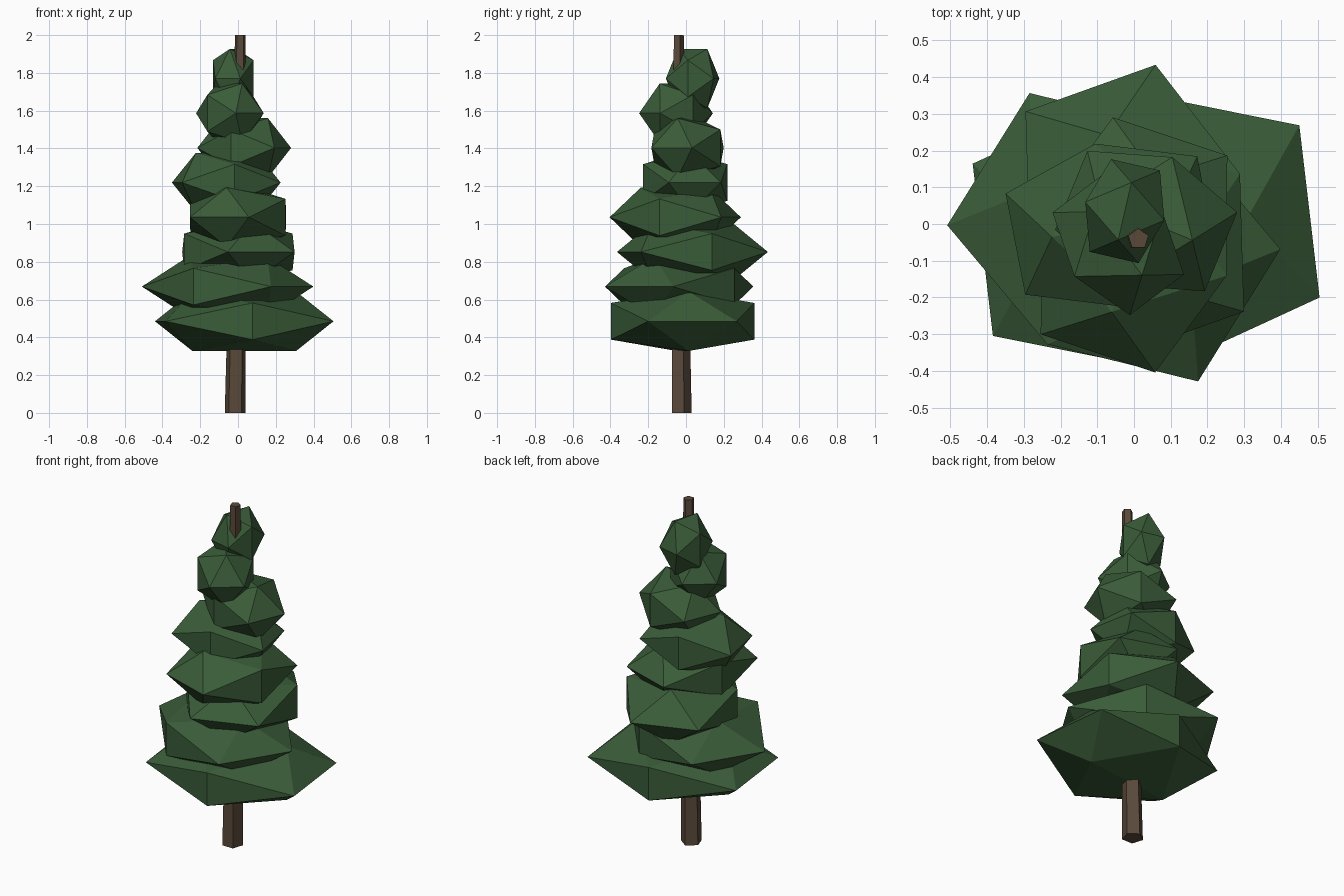
import bpy, bmesh, math

cube = bpy.data.objects.get("Cube")
if cube:
    bpy.data.objects.remove(cube, do_unlink=True)


def make_material(name, rgb):
    mat = bpy.data.materials.new(name)
    mat.use_nodes = True
    color = (*rgb, 1.0)
    mat.diffuse_color = color
    mat.node_tree.nodes["Principled BSDF"].inputs["Base Color"].default_value = color
    return mat


def finish_mesh(bm, name, mat):
    bmesh.ops.recalc_face_normals(bm, faces=bm.faces)
    mesh = bpy.data.meshes.new(name)
    bm.to_mesh(mesh)
    bm.free()
    mesh.materials.append(mat)
    return mesh


def add_object(name, mesh):
    obj = bpy.data.objects.new(name, mesh)
    bpy.context.collection.objects.link(obj)
    return obj


green = make_material("needle_green", (0.042, 0.107, 0.040))
brown = make_material("bark_brown", (0.102, 0.067, 0.042))

# Foliage clump: an icosahedron resting on an edge, unit extent on every axis
SHORT = 2 / (1 + math.sqrt(5))
bm = bmesh.new()
for a in (-1, 1):
    for b in (-SHORT, SHORT):
        for co in ((a, b, 0), (0, a, b), (b, 0, a)):
            bm.verts.new(co)
bmesh.ops.convex_hull(bm, input=bm.verts[:])
clump = finish_mesh(bm, "foliage_clump", green)

# Foliage layers from bottom to top: x offset, y offset, turn in degrees
layers = [
    (0.033, -0.018, 6.7),
    (-0.055, -0.036, -31.9),
    (0.002, 0.034, 109.7),
    (0.0, -0.057, 71.6),
    (-0.062, -0.004, 11),
    (0.033, 0.008, -22.3),
    (-0.043, -0.053, 127),
    (-0.025, 0.035, 77),
]
for i, (x, y, turn) in enumerate(layers):
    width = 0.448 - 0.0455 * i
    layer = add_object(f"foliage_layer_{i + 1}", clump)
    layer.location = (x, y, 0.485 + 0.1836 * i)
    layer.rotation_euler.z = math.radians(turn)
    layer.scale = (width, width * 0.853, 0.157)

# Trunk: tapered, slightly leaning five-sided post
bm = bmesh.new()
for z, radius, cx, cy in ((0, 0.058, -0.015, -0.028), (2, 0.029, 0.012, -0.041)):
    for k in range(5):
        a = math.radians(90 + 72 * k)
        bm.verts.new((cx + radius * math.cos(a), cy + radius * math.sin(a), z))
bm.verts.ensure_lookup_table()
low, high = bm.verts[:5], bm.verts[5:]
bm.faces.new(low)
bm.faces.new(high)
for k in range(5):
    n = (k + 1) % 5
    bm.faces.new((low[k], low[n], high[n], high[k]))
add_object("trunk", finish_mesh(bm, "trunk", brown))
